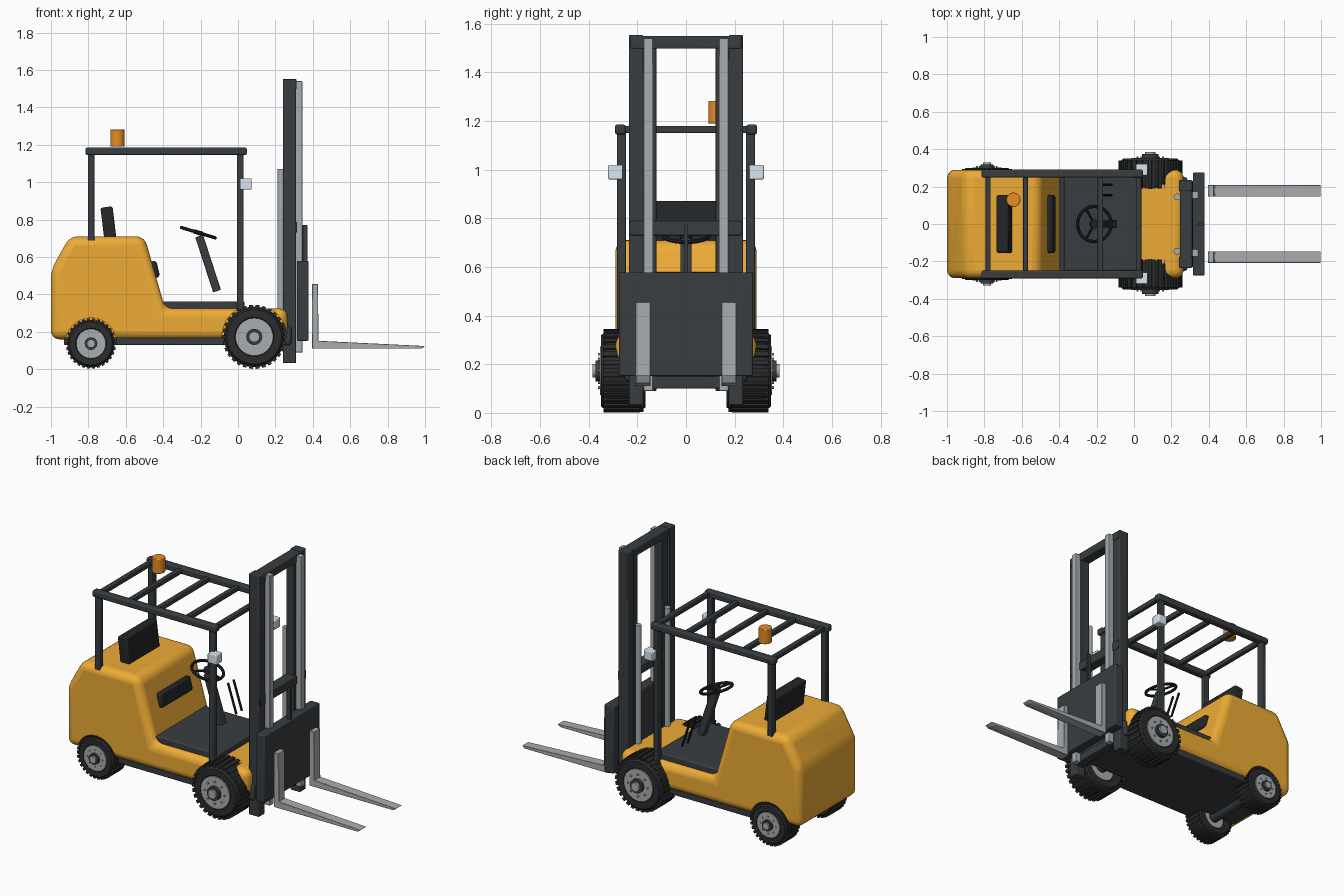
import bpy, bmesh
from math import pi, cos, sin, radians
from mathutils import Vector, Matrix

if "Cube" in bpy.data.objects:
    bpy.data.objects.remove(bpy.data.objects["Cube"])


def material(name, rgb):
    m = bpy.data.materials.new(name)
    m.diffuse_color = (*rgb, 1)
    m.use_nodes = True
    m.node_tree.nodes["Principled BSDF"].inputs["Base Color"].default_value = m.diffuse_color
    return m


YELLOW = material("yellow paint", (0.86, 0.41, 0.036))
DARK = material("dark steel", (0.04, 0.047, 0.051))
BLACK = material("black vinyl", (0.017, 0.019, 0.021))
RUBBER = material("rubber", (0.024, 0.025, 0.026))
STEEL = material("bare steel", (0.4, 0.42, 0.435))
ORANGE = material("orange lens", (0.8, 0.27, 0.018))
LENS = material("lamp lens", (0.7, 0.79, 0.88))


def finish(bm, name, mat, bevel=0, segments=2, smooth=True):
    bmesh.ops.recalc_face_normals(bm, faces=bm.faces)
    me = bpy.data.meshes.new(name)
    bm.to_mesh(me)
    bm.free()
    ob = bpy.data.objects.new(name, me)
    bpy.context.collection.objects.link(ob)
    if mat:
        me.materials.append(mat)
    bpy.ops.object.select_all(action='DESELECT')
    ob.select_set(True)
    bpy.context.view_layer.objects.active = ob
    if bevel:
        mod = ob.modifiers.new("bevel", 'BEVEL')
        mod.width, mod.segments = bevel, segments
        mod.limit_method, mod.angle_limit = 'ANGLE', radians(25)
    if smooth:
        bpy.ops.object.shade_smooth_by_angle(angle=radians(35))
    return ob


def add_box(bm, center, size, rot=Matrix()):
    m = Matrix.Translation(center) @ rot @ Matrix.Diagonal((*size, 1))
    bmesh.ops.create_cube(bm, size=1, matrix=m)


def add_rod(bm, a, b, r, sides=24):
    a, b = Vector(a), Vector(b)
    q = (b - a).to_track_quat('Z', 'Y').to_matrix().to_4x4()
    bmesh.ops.create_cone(bm, cap_ends=True, segments=sides, radius1=r, radius2=r,
                          depth=(b - a).length, matrix=Matrix.Translation((a + b) / 2) @ q)


def box(name, lo, hi, mat, bevel=0.005, tilt=0):
    """Box from its two corners, optionally tilted about y."""
    lo, hi = Vector(lo), Vector(hi)
    bm = bmesh.new()
    add_box(bm, (lo + hi) / 2, hi - lo, Matrix.Rotation(tilt, 4, 'Y'))
    return finish(bm, name, mat, bevel)


def rod(name, a, b, r, mat, bevel=0, sides=24):
    bm = bmesh.new()
    add_rod(bm, a, b, r, sides)
    return finish(bm, name, mat, bevel)


def extrude(name, pts, y0, y1, mat, bevel=0, segments=2):
    """Side profile (x, z) pulled across y."""
    bm = bmesh.new()
    f = bm.faces.new([bm.verts.new((x, y0, z)) for x, z in pts])
    r = bmesh.ops.extrude_face_region(bm, geom=[f])
    vs = [v for v in r["geom"] if isinstance(v, bmesh.types.BMVert)]
    bmesh.ops.translate(bm, vec=(0, y1 - y0, 0), verts=vs)
    return finish(bm, name, mat, bevel, segments)


def lathe(bm, profile, steps=48):
    """Closed (radius, y) profile spun about the y axis."""
    rings = [[bm.verts.new((r * cos(2 * pi * i / steps), y, r * sin(2 * pi * i / steps)))
              for r, y in profile] for i in range(steps)]
    n = len(profile)
    for i in range(steps):
        a, b = rings[i], rings[(i + 1) % steps]
        for j in range(n):
            bm.faces.new((a[j], a[(j + 1) % n], b[(j + 1) % n], b[j]))


def wheel(name, x, z, y, scale, side):
    place = Matrix.Translation((x, y * side, z)) @ Matrix.Diagonal((scale, scale * side, scale, 1))

    # Tyre with tread lugs across it
    bm = bmesh.new()
    lathe(bm, [(.095, -.075), (.105, -.085), (.145, -.085), (.154, -.075), (.162, -.058),
               (.162, .058), (.154, .075), (.145, .085), (.105, .085), (.095, .075)])
    for i in range(30):
        a = 2 * pi * i / 30
        add_box(bm, (.16 * cos(a), 0, .16 * sin(a)), (.022, .15, .02), Matrix.Rotation(-a, 4, 'Y'))
    bm.transform(place)
    finish(bm, name + "_tyre", RUBBER)

    # Rim disc, bolt circle and hub cap
    bm = bmesh.new()
    lathe(bm, [(.001, -.06), (.1, -.06), (.1, .088), (.001, .088)])
    for i in range(8):
        a = 2 * pi * i / 8
        c = (.068 * cos(a), .068 * sin(a))
        add_rod(bm, (c[0], .08, c[1]), (c[0], .096, c[1]), .006, 6)
    add_rod(bm, (0, .08, 0), (0, .12, 0), .028)
    bm.transform(place)
    finish(bm, name + "_rim", STEEL)
    bm = bmesh.new()
    add_rod(bm, (0, .08, 0), (0, .108, 0), .043)
    bm.transform(place)
    finish(bm, name + "_hub_ring", DARK)


# Body shell with wheel arches cut out
body = extrude("body", [(-1, .16), (-1, .53), (-.9, .71), (-.5, .71), (-.39, .325),
                        (.265, .325), (.265, .16)], -.29, .29, YELLOW, .045, 5)
bm = bmesh.new()
for s in (-1, 1):
    add_rod(bm, (.087, .21 * s, .173), (.087, .5 * s, .173), .173, 48)
    add_rod(bm, (-.786, .165 * s, .137), (-.786, .5 * s, .137), .137, 48)
cutter = finish(bm, "arch_cutter", None, smooth=False)
cutter.hide_render = True
cutter.hide_set(True)
cut = body.modifiers.new("arches", 'BOOLEAN')
cut.object, cut.operation, cut.solver = cutter, 'DIFFERENCE', 'EXACT'

# Chassis, floor and axles
box("chassis_middle", (-.65, -.27, .13), (-.07, .27, .18), DARK)
box("chassis_spine", (-.93, -.165, .13), (.25, .165, .18), DARK)
box("floor_mat", (-.405, -.25, .315), (.035, .25, .363), DARK, .008)
rod("front_axle", (.087, -.27, .176), (.087, .27, .176), .04, DARK)
rod("rear_axle", (-.786, -.24, .137), (-.786, .24, .137), .035, DARK)

# Wheels
for s, side in ((-1, "right"), (1, "left")):
    wheel("front_wheel_" + side, .087, .173, .265, 1.0, s)
    wheel("rear_wheel_" + side, -.786, .137, .234, .785, s)

# Seat
box("seat_back", (-.725, -.155, .69), (-.66, .155, .868), BLACK, .01, radians(-7))
box("seat_cushion", (-.472, -.155, .487), (-.426, .155, .578), BLACK, .015, radians(-13))

# Steering wheel on its column
bm = bmesh.new()
lathe(bm, [(.094 + .009 * cos(k * pi / 4), .009 * sin(k * pi / 4)) for k in range(8)], 32)
for i in range(3):
    a = 2 * pi * i / 3
    add_rod(bm, (0, 0, 0), (.092 * cos(a), 0, .092 * sin(a)), .007, 8)
add_rod(bm, (0, -.012, 0), (0, .012, 0), .024)
bm.transform(Matrix.Translation((-.212, 0, .73)) @ Matrix.Rotation(radians(17), 4, 'Y')
             @ Matrix.Rotation(pi / 2, 4, 'X'))
finish(bm, "steering_wheel", BLACK)
box("steering_column", (-.182, -.022, .41), (-.138, .022, .72), DARK, .005, radians(-18))
for y in (.155, .21):
    rod("control_lever", (-.178, y, .6), (-.12, y, .42), .007, BLACK, sides=10)

# Overhead guard
for s in (-1, 1):
    box("guard_rail", (-.815, .27 * s - .022, 1.145), (.047, .27 * s + .022, 1.185), DARK, .008)
    box("guard_rear_post", (-.802, .265 * s - .018, .68), (-.766, .265 * s + .018, 1.16), DARK)
    box("guard_front_post", (-.006, .265 * s - .018, .315), (.03, .265 * s + .018, 1.16), DARK)
    box("headlight", (.01, .29 * s - .03, .96), (.073, .29 * s + .03, 1.02), LENS)
for x in (-.78, -.58, -.385, -.18, .025):
    box("guard_crossbar", (x - .014, -.265, 1.15), (x + .014, .265, 1.18), DARK, .004)

# Warning beacon
rod("beacon", (-.645, .13, 1.19), (-.645, .13, 1.282), .038, ORANGE, .003, 32)

# Mast rails, lift cylinders and ties
for s in (-1, 1):
    box("mast_outer_rail", (.24, .205 * s - .03, .032), (.31, .205 * s + .03, 1.553), DARK)
    box("mast_rail_flange", (.25, .151 * s - .029, .09), (.308, .151 * s + .029, 1.54), DARK, .003)
    box("mast_inner_rail", (.308, .155 * s - .02, .09), (.345, .155 * s + .02, 1.54), STEEL, .003)
    rod("lift_cylinder", (.23, .145 * s, .3), (.23, .145 * s, 1.07), .018, STEEL)
box("mast_top_tie", (.245, -.228, 1.497), (.314, .228, 1.55), DARK)
box("mast_middle_tie", (.25, -.23, .73), (.316, .23, .788), DARK)
box("mast_bottom_tie", (.25, -.2, .1), (.31, .2, .15), DARK)
box("mast_pivot", (.245, -.25, .13), (.285, .25, .23), DARK, .012)

# Carriage plate and lift chain
box("carriage", (.315, -.275, .152), (.378, .275, .578), DARK, .006)
box("lift_chain", (.345, -.009, .5), (.372, .009, .77), DARK, .003)

# Forks
for s in (-1, 1):
    extrude("fork", [(.395, .455), (.395, .11), (.98, .11), (1, .124), (.43, .152), (.428, .455)],
            .177 * s - .031, .177 * s + .031, STEEL, .002, 1)
